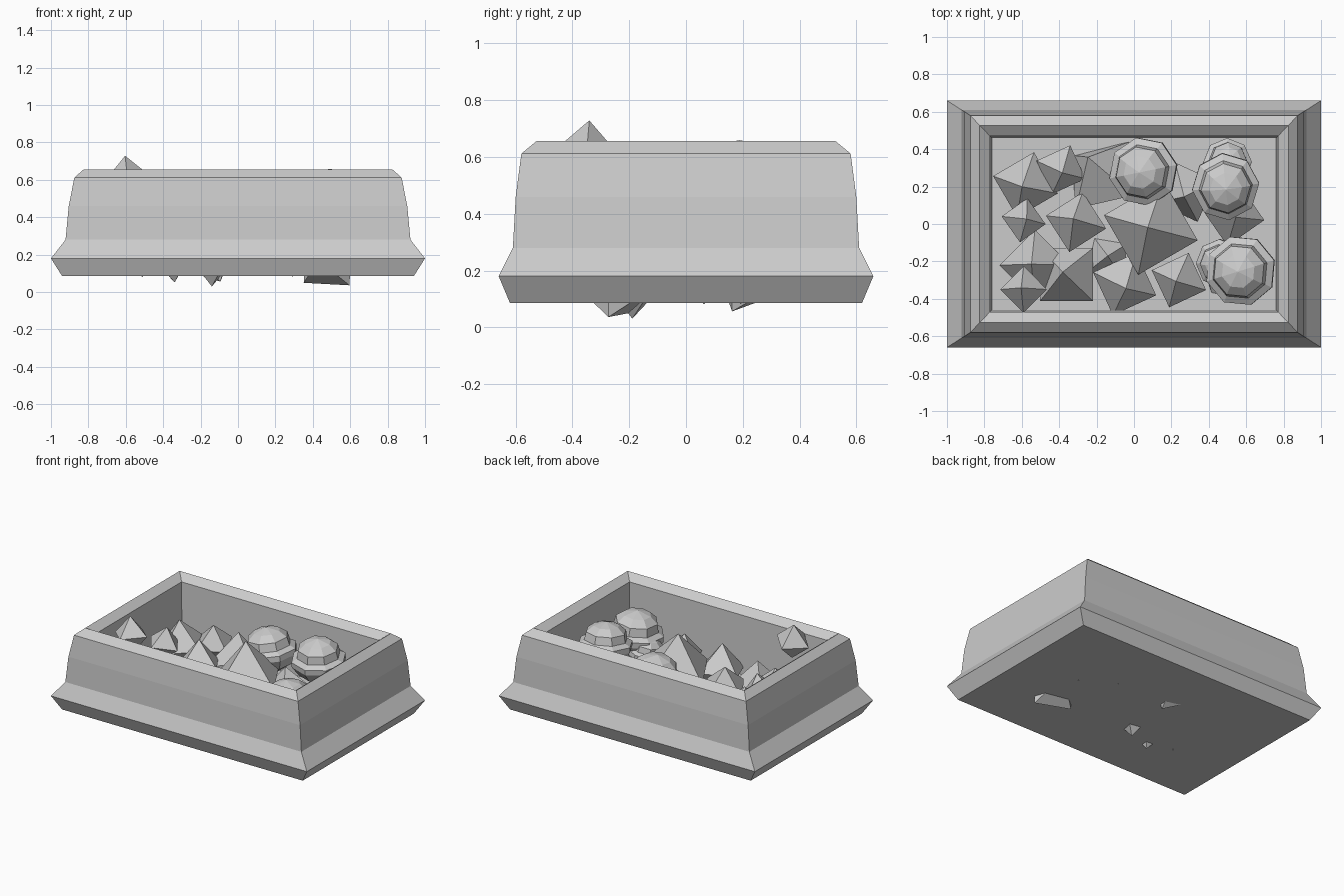
import bpy, bmesh, math, random
from mathutils import Matrix, Euler

random.seed(4)
old = bpy.data.objects.get("Cube")
if old:
    bpy.data.objects.remove(old)

stone = bpy.data.materials.new("stone grey")
stone.use_nodes = True
grey = (0.6, 0.6, 0.6, 1)
stone.diffuse_color = grey
stone.node_tree.nodes["Principled BSDF"].inputs["Base Color"].default_value = grey


def add_object(name, bm):
    bmesh.ops.recalc_face_normals(bm, faces=bm.faces)
    mesh = bpy.data.meshes.new(name)
    bm.to_mesh(mesh)
    bm.free()
    mesh.materials.append(stone)
    obj = bpy.data.objects.new(name, mesh)
    bpy.context.collection.objects.link(obj)
    return obj


def skin(name, rings):
    """Join closed rings of points and cap both ends."""
    bm = bmesh.new()
    loops = [[bm.verts.new(p) for p in ring] for ring in rings]
    n = len(loops[0])
    for low, high in zip(loops, loops[1:]):
        for i in range(n):
            j = (i + 1) % n
            bm.faces.new((low[i], low[j], high[j], high[i]))
    bm.faces.new(loops[0])
    bm.faces.new(loops[-1])
    return add_object(name, bm)


# Tray: half width, half depth and height of each ring, outside then inside
profile = [(0.94, 0.62, 0.085), (1, 0.66, 0.18), (0.922, 0.61, 0.28),
           (0.905, 0.6, 0.46), (0.875, 0.58, 0.612), (0.825, 0.527, 0.656),
           (0.77, 0.47, 0.615), (0.76, 0.46, 0.2)]
skin("tray", [[(sx * x, sy * y, z) for sx, sy in ((-1, -1), (1, -1), (1, 1), (-1, 1))]
              for x, y, z in profile])


def pointed_gem(name, x, y, top, r, yaw, tilt=0.14):
    """Eight-faced gem whose upper tip is near the given height."""
    bm = bmesh.new()
    bmesh.ops.create_cone(bm, segments=4, radius1=r, radius2=0, depth=r,
                          matrix=Matrix.Translation((0, 0, r / 2)))
    bmesh.ops.delete(bm, geom=[f for f in bm.faces if len(f.verts) == 4],
                     context='FACES_ONLY')
    tip = bm.verts.new((0, 0, -r))
    for e in [e for e in bm.edges if e.is_boundary]:
        bm.faces.new((*e.verts, tip))
    obj = add_object(name, bm)
    obj.location = (x, y, top - r)
    obj.rotation_euler = Euler((random.uniform(-tilt, tilt),
                                random.uniform(-tilt, tilt), math.radians(yaw)))
    return obj


# Pointed gems: x, y, tip height, radius, turn
gems = [(-0.59, -0.35, 0.73, 0.125, 0), (-0.53, -0.22, 0.46, 0.19, 0),
        (-0.36, -0.27, 0.45, 0.2, 45), (-0.05, -0.32, 0.45, 0.18, -20),
        (0.24, -0.3, 0.46, 0.155, -20), (0.09, -0.02, 0.61, 0.26, -15),
        (-0.31, 0.01, 0.5, 0.165, -12), (-0.59, 0.02, 0.52, 0.12, -10),
        (-0.39, 0.29, 0.49, 0.14, -20), (-0.58, 0.21, 0.5, 0.18, -15),
        (-0.14, -0.18, 0.33, 0.15, 35), (0.53, 0.05, 0.42, 0.17, -10),
        (0.28, 0.17, 0.42, 0.17, 20)]
for i, gem in enumerate(gems):
    pointed_gem(f"pointed_gem_{i + 1}", *gem)

# Two buried gems whose edges and tips come through the base
back_gem = pointed_gem("buried_gem_back", -0.17, 0.26, 0.48, 0.23, 50)
back_gem.rotation_euler = (-0.55, 0.15, 0.9)
right_gem = pointed_gem("buried_gem_right", 0.48, -0.24, 0.35, 0.18, 0)
right_gem.rotation_euler = (0, math.radians(48), math.radians(-16))


def round_gem(name, x, y, top, r, rot):
    """Eight-sided dome on a wider girdle with a tapered underside."""
    shape = [(0.3, -0.75), (0.75, -0.5), (1, -0.12), (1, 0.08), (0.8, 0.2),
             (0.74, 0.5), (0.48, 0.72), (0.02, 0.85)]
    angles = [math.tau * i / 8 for i in range(8)]
    obj = skin(name, [[(r * w * math.cos(a), r * w * math.sin(a), r * h) for a in angles]
                      for w, h in shape])
    obj.location = (x, y, top - 0.88 * r)
    obj.rotation_euler = rot


# Round gems
round_gem("round_gem_back", 0.05, 0.28, 0.59, 0.185, (0, -0.15, 0.2))
round_gem("round_gem_top", 0.49, 0.2, 0.665, 0.18, (0.1, 0, 0.1))
round_gem("round_gem_front", 0.57, -0.25, 0.56, 0.19, (0, -0.1, 0.3))
round_gem("round_gem_low_back", 0.5, 0.33, 0.46, 0.13, (-0.2, 0.1, 0))
round_gem("round_gem_low_front", 0.46, -0.21, 0.42, 0.13, (0.1, -0.2, 0))
